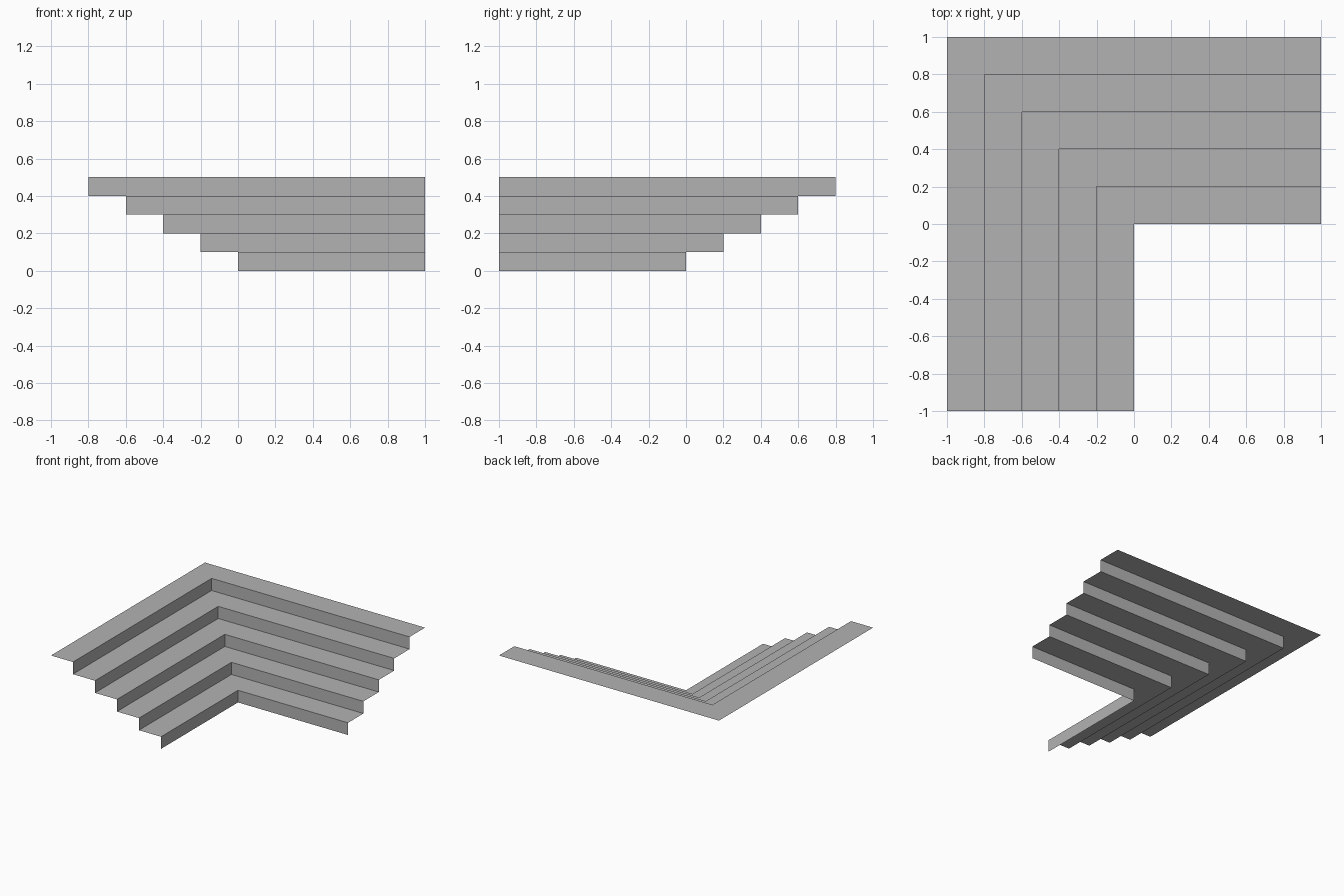
import bpy
import bmesh

cube = bpy.data.objects.get("Cube")
if cube:
    bpy.data.objects.remove(cube, do_unlink=True)

STEPS, RISE, RUN = 5, 0.1, 0.2

# Plain grey for the whole staircase
grey = bpy.data.materials.new("stone_grey")
grey.use_nodes = True
colour = (0.45, 0.45, 0.45, 1)
grey.diffuse_color = colour
grey.node_tree.nodes["Principled BSDF"].inputs["Base Color"].default_value = colour

# Stair profile as (distance from the inner corner, height)
profile = [(0, 0)]
for i in range(STEPS):
    profile += [(i * RUN, (i + 1) * RISE), ((i + 1) * RUN, (i + 1) * RISE)]

# Sweep the profile along an L: front end, mitred corner, left end
bm = bmesh.new()
rows = [[bm.verts.new(p) for p in ((-d, -1, z), (-d, d, z), (1, d, z))]
        for d, z in profile]
for low, high in zip(rows, rows[1:]):
    for k in range(2):
        bm.faces.new((low[k], low[k + 1], high[k + 1], high[k]))

mesh = bpy.data.meshes.new("corner_stairs")
bm.to_mesh(mesh)
bm.free()
mesh.materials.append(grey)
stairs = bpy.data.objects.new("corner_stairs", mesh)
bpy.context.collection.objects.link(stairs)
